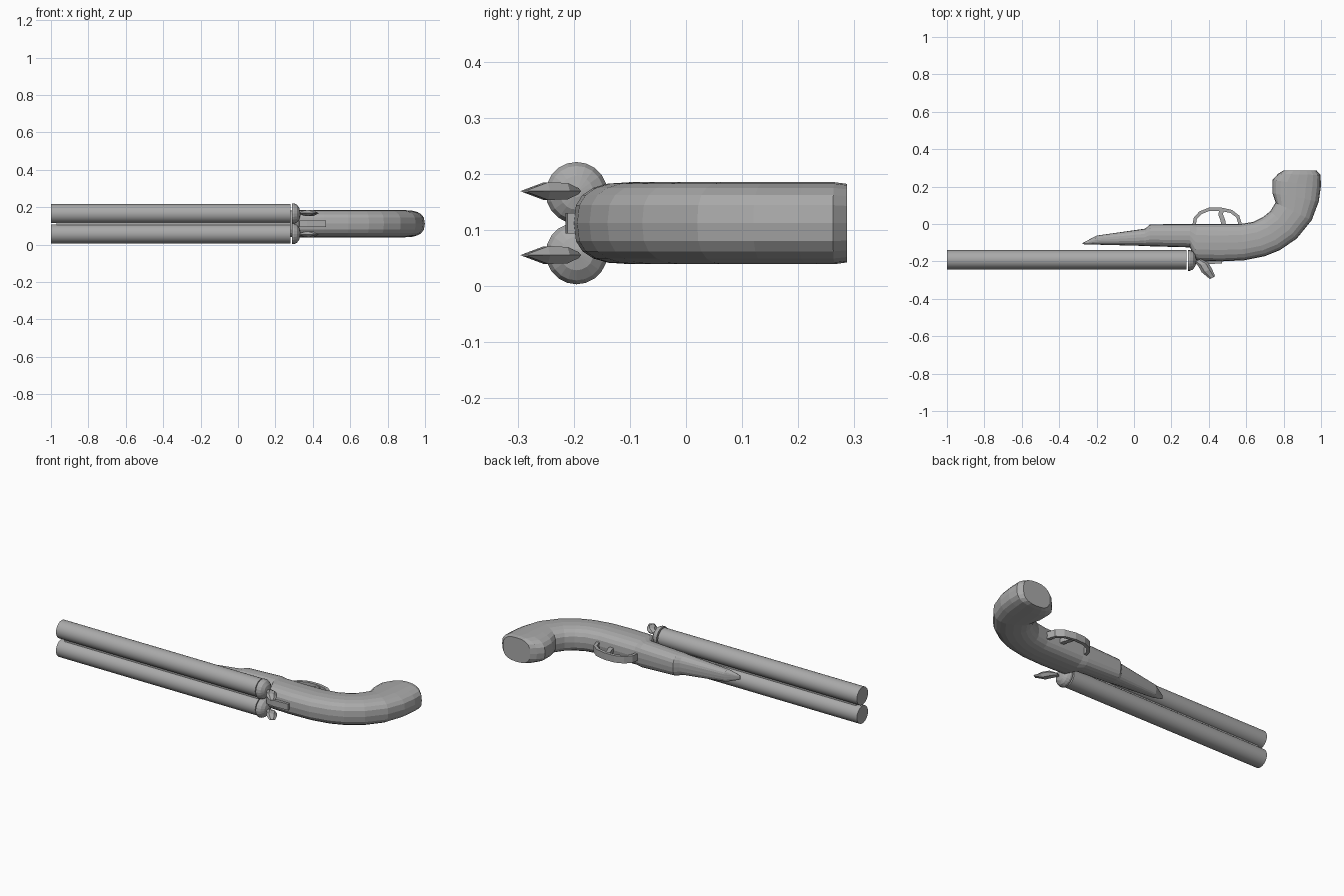
import bpy, bmesh, math
from mathutils import Vector

if "Cube" in bpy.data.objects:
    bpy.data.objects.remove(bpy.data.objects["Cube"])

grey = bpy.data.materials.new("gunmetal_grey")
grey.diffuse_color = (0.4, 0.4, 0.4, 1)
grey.use_nodes = True
grey.node_tree.nodes["Principled BSDF"].inputs["Base Color"].default_value = grey.diffuse_color
MID = 0.112  # mirror plane height


def finish(name, bm, smooth=None):
    bmesh.ops.recalc_face_normals(bm, faces=bm.faces)
    me = bpy.data.meshes.new(name)
    bm.to_mesh(me)
    bm.free()
    me.materials.append(grey)
    ob = bpy.data.objects.new(name, me)
    bpy.context.collection.objects.link(ob)
    if smooth:
        bpy.ops.object.select_all(action='DESELECT')
        ob.select_set(True)
        bpy.context.view_layer.objects.active = ob
        bpy.ops.object.shade_smooth_by_angle(angle=math.radians(smooth))
    return ob


def loft(name, rings, smooth=None):
    """Skin a list of closed rings and cap both ends."""
    bm = bmesh.new()
    loops = [[bm.verts.new(p) for p in r] for r in rings]
    n = len(loops[0])
    for a, b in zip(loops, loops[1:]):
        for i in range(n):
            j = (i + 1) % n
            bm.faces.new((a[i], a[j], b[j], b[i]))
    bm.faces.new(loops[0])
    bm.faces.new(loops[-1])
    return finish(name, bm, smooth)


def turned(name, profile, y, z, n=24, smooth=None):
    """Round part along x from (x, radius) pairs."""
    loft(name, [[(x, y + r * math.cos(2 * math.pi * i / n), z + r * math.sin(2 * math.pi * i / n))
                 for i in range(n)] for x, r in profile], smooth)


def bar(name, pts, w, h):
    """Flat strip along a path in the xy plane: w in plane, h along z."""
    rings = []
    for i, p in enumerate(pts):
        a, b = pts[max(i - 1, 0)], pts[min(i + 1, len(pts) - 1)]
        t = Vector((b[0] - a[0], b[1] - a[1])).normalized()
        nx, ny = -t.y * w / 2, t.x * w / 2
        rings.append([(p[0] + s * nx, p[1] + s * ny, MID + k * h / 2)
                      for s, k in ((-1, -1), (1, -1), (1, 1), (-1, 1))])
    loft(name, rings)


# Paired barrels, breech domes and hammers
for side, s in (("upper", 1), ("lower", -1)):
    z = MID + s * 0.054
    turned(side + "_barrel", [(-1, 0.051), (0.28, 0.051)], -0.191, z, 32, 30)
    turned(side + "_breech_dome", [(0.288, 0.055), (0.3, 0.055), (0.315, 0.048),
                                   (0.328, 0.03), (0.333, 0.008)], -0.195, z, 20)
    # Hammer: pointed spur, slanting outwards
    hz = MID + s * 0.057
    path = [(0.34, -0.195, 0.006), (0.37, -0.215, 0.017), (0.39, -0.25, 0.018), (0.42, -0.287, 0.002)]
    loft(side + "_hammer", [[(x + 0.028 * math.cos(a) * (0.4 + r * 30) / 0.94, y + 0.008 * math.cos(a),
                              hz + r * math.sin(a))
                             for a in (k * math.pi / 3 for k in range(6))] for x, y, r in path])

# Rib filling the valley between the barrels
bar("barrel_rib", [(-0.97, -0.191), (0.28, -0.191)], 0.03, 0.03)

# Stock: upper edge point, lower edge point, half thickness
sections = [
    ((-0.275, -0.102), (-0.275, -0.108), 0.012),
    ((-0.2, -0.062), (-0.215, -0.11), 0.034),
    ((0.06, -0.025), (0.05, -0.117), 0.055),
    ((0.085, -0.002), (0.085, -0.119), 0.062),
    ((0.3, 0.0), (0.3, -0.125), 0.072),
    ((0.335, 0.0), (0.325, -0.195), 0.073),
    ((0.45, 0.0), (0.46, -0.2), 0.073),
    ((0.57, 0.0), (0.59, -0.194), 0.073),
    ((0.64, 0.012), (0.70, -0.172), 0.073),
    ((0.69, 0.037), (0.78, -0.14), 0.073),
    ((0.73, 0.07), (0.87, -0.078), 0.073),
    ((0.757, 0.115), (0.95, 0.02), 0.073),
    ((0.74, 0.165), (0.988, 0.12), 0.073),
    ((0.74, 0.235), (0.999, 0.2), 0.073),
    ((0.77, 0.268), (0.998, 0.262), 0.073),
    ((0.80, 0.287), (0.975, 0.287), 0.07),
]
N = 20
rings = []
for up, low, hz in sections:
    u, l = Vector(up), Vector(low)
    ring = []
    for i in range(N):
        a = 2 * math.pi * i / N
        c, s = math.cos(a), math.sin(a)
        c = math.copysign(abs(c) ** 0.8, c)
        s = math.copysign(abs(s) ** 0.7, s)
        p = (u + l) / 2 + (u - l) / 2 * c
        ring.append((p.x, p.y, MID + hz * s))
    rings.append(ring)
loft("stock", rings)

# Trigger guard, trigger and top lever
bar("trigger_guard", [(0.32, -0.01), (0.328, 0.03), (0.355, 0.06), (0.4, 0.078), (0.46, 0.08),
                      (0.52, 0.067), (0.555, 0.04), (0.57, -0.01)], 0.018, 0.04)
bar("trigger", [(0.48, -0.01), (0.475, 0.02), (0.463, 0.05), (0.467, 0.07)], 0.025, 0.025)
bar("top_lever", [(0.33, -0.2), (0.37, -0.207), (0.47, -0.203)], 0.016, 0.036)
